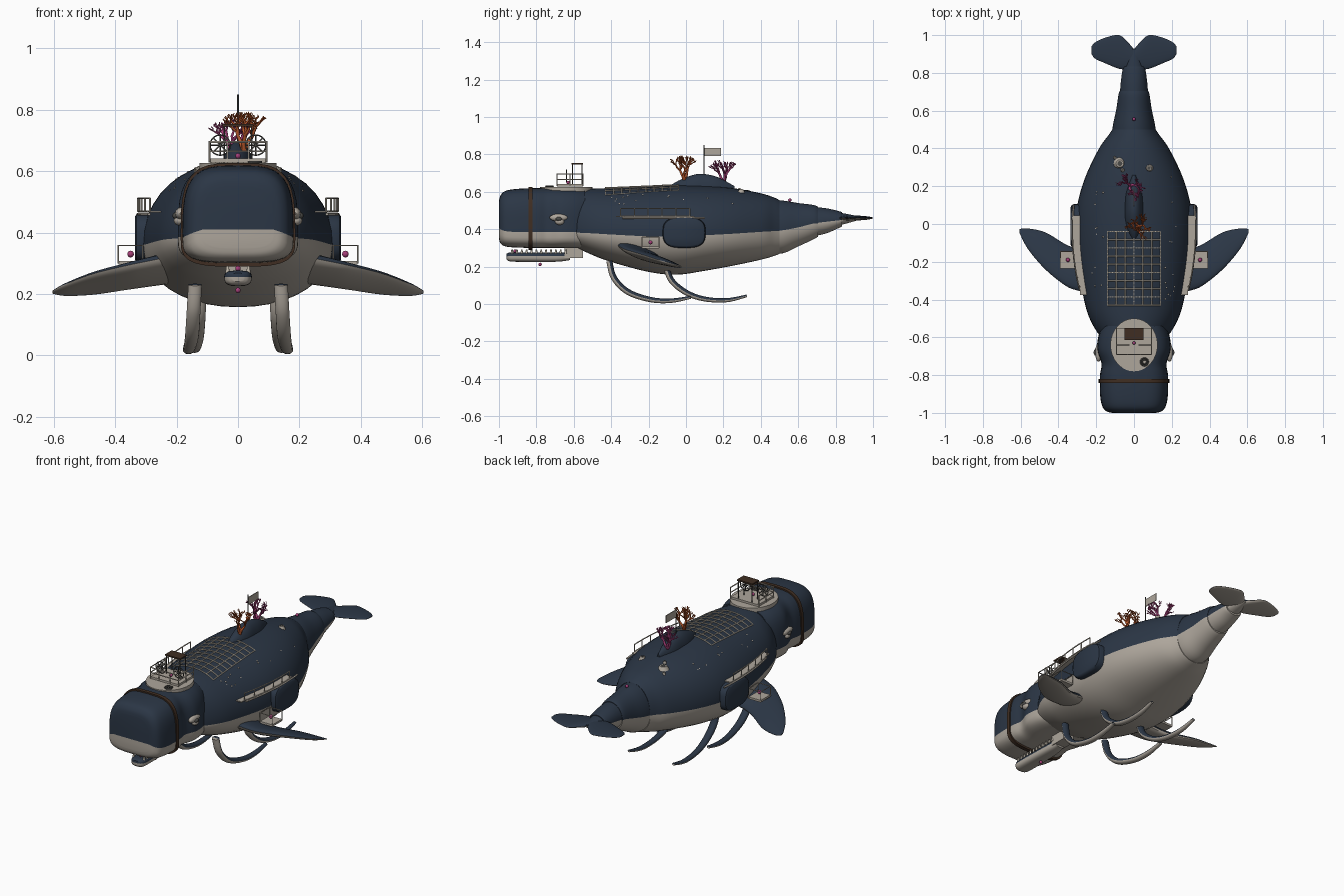
import bpy, bmesh, math, random
from mathutils import Vector, Matrix

random.seed(4)
if "Cube" in bpy.data.objects:
    bpy.data.objects.remove(bpy.data.objects["Cube"])


def material(name, r, g, b):
    m = bpy.data.materials.new(name)
    m.use_nodes = True
    m.diffuse_color = (r, g, b, 1)
    m.node_tree.nodes["Principled BSDF"].inputs["Base Color"].default_value = (r, g, b, 1)
    return m


NAVY = material("navy skin", .024, .037, .06)
GREY = material("pale belly", .42, .38, .33)
CREAM = material("cream rope", .55, .5, .42)
BROWN = material("brown leather", .05, .027, .016)
ORANGE = material("orange coral", .5, .1, .025)
PINK = material("pink coral", .38, .05, .19)
IRON = material("dark iron", .07, .07, .065)


def finish(name, bm, mats, mirror=False):
    bmesh.ops.recalc_face_normals(bm, faces=bm.faces)
    mesh = bpy.data.meshes.new(name)
    bm.to_mesh(mesh)
    bm.free()
    ob = bpy.data.objects.new(name, mesh)
    bpy.context.collection.objects.link(ob)
    for m in mats:
        mesh.materials.append(m)
    if mirror:
        ob.modifiers.new("mirror", "MIRROR")
    bpy.ops.object.select_all(action='DESELECT')
    bpy.context.view_layer.objects.active = ob
    ob.select_set(True)
    bpy.ops.object.shade_smooth_by_angle(angle=math.radians(40))
    return ob


def smooth(rows, n=5):
    """Catmull-Rom interpolation of tuples."""
    out = []
    for i in range(len(rows) - 1):
        p = [rows[max(i - 1, 0)], rows[i], rows[i + 1], rows[min(i + 2, len(rows) - 1)]]
        for k in range(n):
            t = k / n
            out.append(tuple(b + .5 * t * (c - a + t * (2*a - 5*b + 4*c - d + t * (3*(b - c) + d - a)))
                             for a, b, c, d in zip(*p)))
    return out + [rows[-1]]


def ring(centre, u, up, down, power=2, n=40):
    """Superellipse ring whose first half bulges to up, second half to down."""
    pts = []
    for i in range(n):
        a = 2 * math.pi * i / n
        c, s = math.cos(a), math.sin(a)
        c, s = [math.copysign(abs(v) ** (2 / power), v) if abs(v) > 1e-6 else 0 for v in (c, s)]
        pts.append(Vector(centre) + Vector(u) * c + (Vector(up) * s if s >= 0 else Vector(down) * -s))
    return pts


def loft(name, rings, mats, mirror=False):
    """Skin rings; upper half gets the first material, lower half the last."""
    bm = bmesh.new()
    vs = [[bm.verts.new(p) for p in r] for r in rings]
    n, h, low = len(vs[0]), len(vs[0]) // 2, len(mats) - 1
    for a, b in zip(vs, vs[1:]):
        for i in range(n):
            j = (i + 1) % n
            bm.faces.new((a[i], a[j], b[j], b[i])).material_index = 0 if i < h else low
    for r in (vs[0], vs[-1]):
        bm.faces.new(r[:h + 1])
        bm.faces.new(r[h:] + r[:1]).material_index = low
    return finish(name, bm, mats, mirror)


def hull(name, rows, mats=(NAVY, GREY), power=2, steps=5):
    """Loft along y from rows of (y, half width, top, waterline, bottom)."""
    return loft(name, [ring((0, y, m), (w, 0, 0), (0, 0, t - m), (0, 0, b - m), power)
                       for y, w, t, m, b in smooth(rows, steps)], mats)


def fin(name, rows, mats=(NAVY, GREY), tilt=0):
    """Mirrored loft along x from rows of (x, front y, back y, z, half thickness)."""
    rings = [ring((x, (f + b) / 2, z), (0, (b - f) / 2, -tilt * (b - f)), (0, 0, t), (0, 0, -t), n=24)
             for x, f, b, z, t in smooth(rows)]
    return loft(name, rings, mats, True)


def pipes(name, paths, r, mat, mirror=False):
    """Round tubes along polylines; a point may carry its own radius factor."""
    cu = bpy.data.curves.new(name, 'CURVE')
    cu.dimensions = '3D'
    cu.bevel_depth, cu.bevel_resolution, cu.use_fill_caps = r, 1, True
    for path in paths:
        sp = cu.splines.new('POLY')
        sp.points.add(len(path) - 1)
        for p, q in zip(sp.points, path):
            p.co = (*q[:3], 1)
            p.radius = q[3] if len(q) > 3 else 1
    ob = bpy.data.objects.new(name, cu)
    bpy.context.collection.objects.link(ob)
    cu.materials.append(mat)
    bpy.ops.object.select_all(action='DESELECT')
    bpy.context.view_layer.objects.active = ob
    ob.select_set(True)
    bpy.ops.object.convert(target='MESH')
    if mirror:
        bpy.context.object.modifiers.new("mirror", "MIRROR")


def solids(name, kind, items, mat, mirror=False):
    """Boxes, balls or cones given as (centre, size)."""
    bm = bmesh.new()
    for c, s in items:
        mx = Matrix.Translation(c) @ Matrix.Diagonal((*s, 1))
        if kind == "box":
            bmesh.ops.create_cube(bm, size=1, matrix=mx)
        elif kind == "ball":
            bmesh.ops.create_uvsphere(bm, u_segments=14, v_segments=8, radius=.5, matrix=mx)
        else:
            bmesh.ops.create_cone(bm, cap_ends=True, segments=32, radius1=.5,
                                  radius2=.5 if kind == "disc" else .3, depth=1, matrix=mx)
    return finish(name, bm, [mat], mirror)


def circle(c, r, n=20):
    return [(c[0] + r * math.cos(2 * math.pi * i / n), c[1], c[2] + r * math.sin(2 * math.pi * i / n))
            for i in range(n + 1)]


# Main body, head and tail
BODY = [(-.6, .165, .595, .385, .315), (-.58, .19, .612, .382, .3), (-.5, .235, .618, .378, .262),
        (-.4, .265, .62, .372, .225), (-.2, .30, .628, .362, .172), (-.05, .31, .635, .362, .157),
        (.1, .30, .632, .368, .178), (.25, .257, .62, .376, .205), (.4, .185, .592, .386, .237),
        (.47, .135, .57, .39, .257), (.5, .115, .555, .39, .268)]
HEAD = [(-1, .115, .55, .41, .35), (-.992, .145, .58, .4, .325), (-.965, .168, .605, .39, .308),
        (-.9, .18, .616, .385, .302), (-.8, .18, .62, .385, .3), (-.74, .172, .62, .385, .3),
        (-.67, .195, .62, .385, .3), (-.6, .19, .618, .385, .3), (-.54, .17, .61, .385, .3)]
hull("body", BODY, power=2.1)
hull("head", HEAD, power=3.5)
hull("tail_base", [(.44, .12, .558, .39, .27), (.52, .112, .553, .395, .272), (.6, .095, .54, .41, .308),
                   (.68, .083, .53, .43, .345), (.705, .076, .52, .43, .36)])
hull("tail_middle", [(.67, .076, .52, .43, .36), (.75, .07, .512, .44, .378), (.82, .06, .496, .448, .408),
                     (.835, .052, .49, .45, .415)])
hull("tail_tip", [(.8, .054, .492, .45, .416), (.87, .036, .48, .455, .434), (.93, .008, .468, .46, .452)])
fin("fluke", [(0, .83, .925, .46, .015), (.035, .82, .965, .46, .014), (.08, .822, 1, .46, .012),
              (.15, .85, .987, .46, .009), (.205, .875, .962, .46, .006), (.225, .9, .94, .46, .002)])
fin("flipper", [(.22, -.37, -.14, .285, .036), (.3, -.352, -.13, .27, .032), (.365, -.325, -.106, .257, .027),
                (.47, -.24, -.044, .235, .02), (.56, -.135, -.024, .215, .012), (.605, -.05, -.026, .206, .003)],
    tilt=.16)

# Back hump and rounded side pods
hull("back_hump", [(-.09, .008, .63, .6, .59), (-.04, .035, .66, .6, .59), (.03, .05, .688, .6, .59),
                   (.09, .05, .696, .6, .59), (.17, .042, .678, .6, .59), (.26, .01, .63, .6, .59)], [NAVY])
loft("side_pod", [ring((x, -.01, .382), (0, .115 * s, 0), (0, 0, .082 * s), (0, 0, -.082 * s), 3)
                  for x, s in ((.24, 1), (.318, 1), (.33, .96), (.336, .86))], [NAVY], True)

# Lower jaw with teeth
hull("lower_jaw", [(-.96, .02, .268, .255, .24), (-.945, .038, .275, .256, .229), (-.9, .045, .276, .256, .226),
                   (-.7, .04, .276, .256, .226), (-.62, .03, .276, .258, .235)], power=3)
solids("teeth", "cone", [((.034, -.93 + .026 * i, .28), (.014, .014, .022)) for i in range(12)], CREAM, True)
solids("jaw_hinge", "box", [((0, -.6, .275), (.07, .1, .06))], GREY)

# Trailing belly tentacles, dark on the inner curve
def tentacle(name, path):
    pts = smooth(path, 8)
    rings = []
    for i, (x, y, z, r) in enumerate(pts):
        a, b = pts[max(i - 1, 0)], pts[min(i + 1, len(pts) - 1)]
        n = Vector((0, a[2] - b[2], b[1] - a[1])).normalized()
        rings.append(ring((x, y, z), (r * 1.4, 0, 0), n * r, -n * r, n=16))
    loft(name, rings, [NAVY, GREY], True)


tentacle("front_tentacle", [(.14, -.41, .23, .016), (.145, -.385, .14, .016), (.15, -.31, .065, .016),
                            (.158, -.19, .024, .014), (.163, -.08, .018, .012), (.165, .025, .036, .008)])
tentacle("rear_tentacle", [(.125, -.11, .22, .016), (.128, -.08, .13, .016), (.132, .0, .062, .015),
                           (.138, .1, .027, .013), (.143, .22, .021, .011), (.146, .325, .044, .007)])

# Head strap and eyes
loft("head_strap", [ring((0, y, .385), (w, 0, 0), (0, 0, w + .055), (0, 0, .093 - w - .002), 3.5)
                    for y, w in ((-.842, .178), (-.842, .187), (-.82, .187), (-.82, .178))], [BROWN])
solids("eye_socket", "ball", [((.188, -.68, .462), (.035, .1, .04)), ((.19, -.675, .44), (.04, .05, .035))], GREY, True)
solids("eye", "ball", [((.203, -.68, .455), (.022, .034, .022))], IRON, True)


# Rope net laid over the back
FINE = smooth(BODY, 12)
def surface(x, y, lift=.003):
    _, w, t, m, _ = min(FINE, key=lambda s: abs(s[0] - y))
    return (x, y, m + (t - m) * math.sqrt(max(0, 1 - (x / w) ** 2)) + lift)


xs = [-.14 + .28 * i / 6 for i in range(7)]
ys = [-.43 + .39 * i / 9 for i in range(10)]
net = [[surface(x, -.43 + .0195 * i) for i in range(21)] for x in xs]
net += [[surface(-.14 + .014 * i, y) for i in range(21)] for y in ys]
pipes("rope_net", net, .0035, CREAM)

# Side galleries: floor and curved railing
def gallery(z, y0=-.35, y1=.02, n=8):
    return [(.326 - .38 * (y + .03) ** 2, y, z) for y in (y0 + (y1 - y0) * i / n for i in range(n + 1))]


rails = [gallery(.47), gallery(.512)] + [[a, b] for a, b in zip(gallery(.47, n=5), gallery(.512, n=5))]
pipes("gallery_rail", rails, .0032, CREAM, True)
solids("gallery_bracket", "box", [((p[0] - .025, p[1], .468), (.05, .05, .006)) for p in gallery(.468)], GREY, True)
pipes("gallery_edge", [gallery(.46, -.34, .1, 12)], .005, GREY, True)

# Small platforms on the flippers
solids("flipper_platform", "box", [((.35, -.19, .302), (.08, .09, .012))], GREY, True)
sq = [(.39, -.145), (.39, -.235), (.31, -.235), (.31, -.145)]
pipes("flipper_rail", [[(x, y, .358) for x, y in sq + sq[:1]]] + [[(x, y, .3), (x, y, .358)] for x, y in sq],
      .0025, CREAM, True)
solids("flipper_lamp", "ball", [((.35, -.19, .33), (.022, .022, .022))], PINK, True)

# Bridge deck on the head
solids("deck_patch", "disc", [((0, -.64, .612), (.25, .28, .028))], GREY)
solids("deck_floor", "box", [((0, -.62, .635), (.18, .14, .012))], GREY)
deck = [(-.093, -.55), (-.093, -.69), (.093, -.69), (.093, -.55)]
posts = deck + [(-.093, -.62), (.093, -.62), (-.035, -.69), (.035, -.69)]
pipes("deck_rail", [[(x, y, z) for x, y in deck] for z in (.665, .695)] +
      [[(x, y, .63), (x, y, .698)] for x, y in posts], .0032, CREAM)
solids("canopy", "box", [((0, -.582, .75), (.1, .062, .008))], BROWN)
pipes("canopy_posts", [[(x, y, .63), (x, y, .75)] for x in (-.045, .045) for y in (-.608, -.556)], .003, IRON)
hub = (.058, -.64, .685)
pipes("helm_wheel", [circle(hub, .033)] + [[hub, p] for p in circle(hub, .033, 8)], .0025, IRON, True)
pipes("rope_coil", [[(.055 + r * math.cos(a), -.73 + r * math.sin(a), .63)
                     for a in (2 * math.pi * i / 14 for i in range(15))] for r in (.012, .02)], .004, IRON)


# Branching corals and flag on the hump
def branch(p, d, length, r, depth, out):
    mid = p + d * length * .5 + Vector((random.uniform(-.006, .006), random.uniform(-.006, .006), 0))
    end = p + d * length
    out.append([(*p, r), (*mid, r * .85), (*end, r * .65)])
    if depth:
        for k in range(3):
            turn = Vector((random.uniform(-.75, .75), random.uniform(-.75, .75), random.uniform(-.1, .3)))
            branch(end, (d + turn).normalized(), length * .68, r * .65, depth - 1, out)


for name, root, size, mat in (("orange_coral", (.02, -.01, .665), .056, ORANGE),
                              ("pink_coral", (-.02, .2, .65), .052, PINK)):
    out = []
    for lean in ((.55, .1, 1), (-.4, .35, 1), (.05, -.45, 1)):
        branch(Vector(root), Vector(lean).normalized(), size, 1, 3, out)
    pipes(name, out, .0085, mat)
pipes("flag_pole", [[(0, .095, .68), (0, .095, .85)]], .003, IRON)
solids("flag", "box", [((0, .143, .813), (.004, .09, .044))], GREY)

# Barnacles and small growths on the skin
spots = [(-.075, .32, .065), (.08, .295, .042), (-.06, .285, .025), (-.1, .35, .022)]
solids("barnacles", "cone", [(surface(x, y, .002), (s, s, .02)) for x, y, s in spots], GREY)
solids("barnacle_mouths", "disc", [(surface(x, y, .011), (s * .4, s * .4, .006)) for x, y, s in spots], IRON)
dots = [surface(random.choice((-1, 1)) * random.uniform(.16, .22), random.uniform(-.4, .25), 0) for _ in range(26)]
solids("small_barnacles", "ball", [(p, (.012, .012, .012)) for p in dots], GREY)
solids("pink_polyps", "ball", [(p, (.018, .018, .018)) for p in
                               ((0, .555, .556), (0, -.78, .212), (0, -.915, .283), (0, -.63, .65))], PINK)
